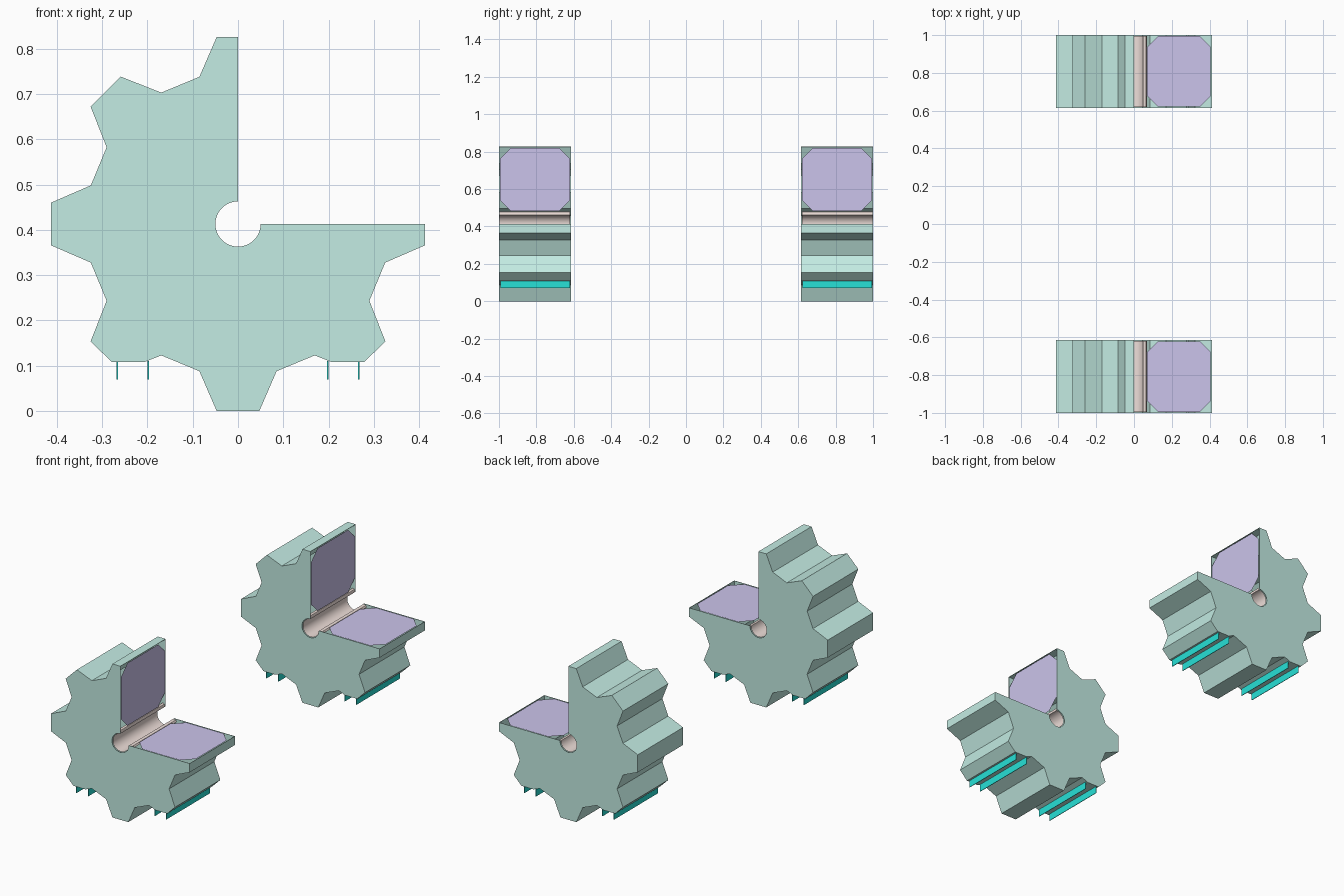
import bpy
from math import sin, cos, radians

if "Cube" in bpy.data.objects:
    bpy.data.objects.remove(bpy.data.objects["Cube"])

CZ, DEPTH = 0.413, 0.385          # hub height, gear length along y
TIP, ROOT, HOLE = 0.4157, 0.336, 0.05


def material(name, rgb):
    m = bpy.data.materials.new(name)
    m.diffuse_color = (*rgb, 1)
    m.use_nodes = True
    m.node_tree.nodes["Principled BSDF"].inputs["Base Color"].default_value = m.diffuse_color
    return m


GREEN = material("green", (0.55, 0.84, 0.77))
PURPLE = material("purple", (0.60, 0.55, 0.83))
PINK = material("pink", (0.85, 0.73, 0.69))
TEAL = material("teal", (0.02, 0.75, 0.68))


def add(name, verts, faces, mat):
    me = bpy.data.meshes.new(name)
    me.from_pydata(verts, [], faces)
    me.materials.append(mat)
    ob = bpy.data.objects.new(name, me)
    bpy.context.collection.objects.link(ob)
    return ob


def polar(r, deg):
    return (r * cos(radians(deg)), CZ + r * sin(radians(deg)))


def sweep(points, y0, y1, edges):
    """Front and back rows of points, with wall quads along the first edges."""
    n = len(points)
    verts = [(x, y, z) for y in (y0, y1) for x, z in points]
    return verts, [(i + 1, i, n + i, n + i + 1) for i in range(edges)]


# Three-quarter gear outline, anticlockwise from the top cut to the right cut
outer = [(0, CZ * 2)]
for k in range(7):
    for off, r in ((-14.7, ROOT), (-6.5, TIP), (6.5, TIP), (14.7, ROOT)):
        a = 90 + 45 * k + off
        if not 90 < a < 360:
            continue
        x, z = polar(r, a)
        if k in (3, 5) and z < 0.1:        # flattened feet
            s = 1 if x > 0 else -1
            xs = (0.207, 0.279) if s > 0 else (0.279, 0.207)
            outer += [(s * v, 0.108) for v in xs]
        else:
            outer.append((x, z))
outer.append((0.413, CZ))
arc = [polar(HOLE, 360 - 270 * i / 30) for i in range(31)]

# Chamfered cushion outline in (distance from hub, offset along y)
A0, A1, B0, B1, C = 0.07, 0.406, 0.006, DEPTH - 0.006, 0.056
octagon = [(A0 + C, B0), (A1 - C, B0), (A1, B0 + C), (A1, B1 - C),
           (A1 - C, B1), (A0 + C, B1), (A0, B1 - C), (A0, B0 + C)]

for side, y0 in (("front", -1.0), ("back", 1.0 - DEPTH)):
    y1 = y0 + DEPTH

    # Hollow gear shell, open at the two cut faces
    prof = outer + arc
    n = len(prof)
    verts, faces = sweep(prof, y0, y1, len(outer) - 1)
    faces += [tuple(range(n)), tuple(reversed(range(n, 2 * n)))]
    shell = add(side + "_gear_shell", verts, faces, GREEN)
    mod = shell.modifiers.new("wall", 'SOLIDIFY')
    mod.thickness, mod.offset = 0.003, -1

    # Seat and backrest cushions
    ring = tuple(range(8))
    add(side + "_seat_cushion",
        [(a, y0 + b, CZ - 0.001) for a, b in octagon], [ring], PURPLE)
    add(side + "_backrest_cushion",
        [(-0.001, y0 + b, CZ + a) for a, b in octagon], [ring[::-1]], PURPLE)

    # Hub channel with rolled lips along both cuts
    lip = [(0.068, -0.014), (0.063, -0.005), (0.055, -0.002)]
    channel = [(a, CZ + d) for a, d in lip]
    channel += [polar(HOLE - 0.002, 357 - 264 * i / 30) for i in range(31)]
    channel += [(d, CZ + a) for a, d in reversed(lip)]
    verts, faces = sweep(channel, y0 + 0.004, y1 - 0.004, len(channel) - 1)
    hub = add(side + "_hub_channel", verts, faces, PINK)
    bpy.ops.object.select_all(action='DESELECT')
    hub.select_set(True)
    bpy.context.view_layer.objects.active = hub
    bpy.ops.object.shade_smooth_by_angle(angle=radians(40))

    # Thin runners under the flattened feet
    for i, x in enumerate((-0.267, -0.198, 0.198, 0.267)):
        w = 0.0015
        box = [(x - w, 0.07), (x + w, 0.07), (x + w, 0.11), (x - w, 0.11)]
        verts, faces = sweep(box, y0 + 0.008, y1 - 0.006, 3)
        faces += [(0, 3, 7, 4), (0, 1, 2, 3), (7, 6, 5, 4)]
        add(f"{side}_foot_runner_{i + 1}", verts, faces, TEAL)
